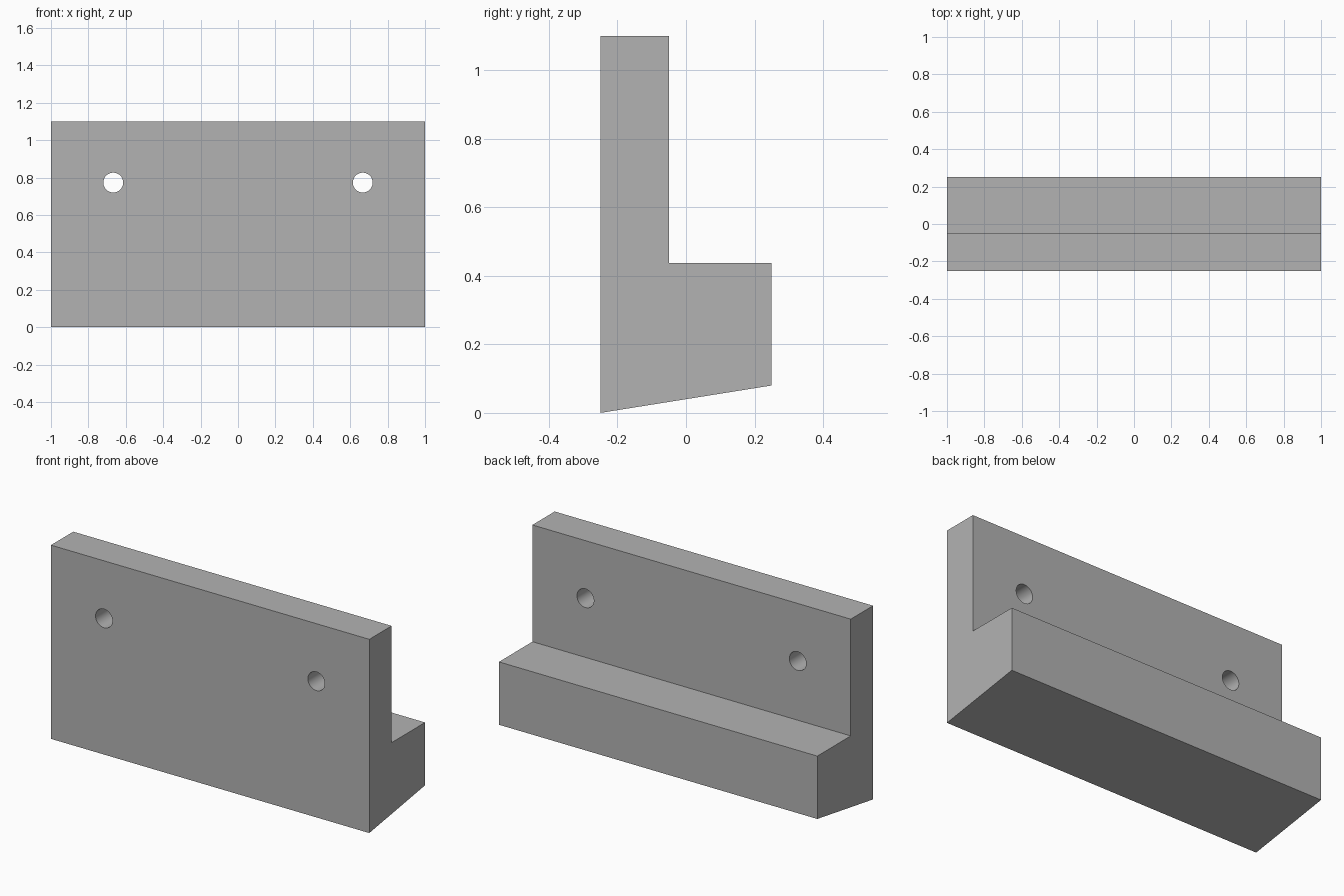
import bpy
import bmesh
import math

cube = bpy.data.objects.get("Cube")
if cube:
    bpy.data.objects.remove(cube, do_unlink=True)

# Plain grey material
grey = bpy.data.materials.new("plain_grey")
grey.use_nodes = True
colour = (0.45, 0.45, 0.45, 1)
grey.diffuse_color = colour
grey.node_tree.nodes["Principled BSDF"].inputs["Base Color"].default_value = colour

# Bracket: stepped side profile (y, z) with a sloped underside, extruded along x
profile = [(-0.25, 0), (0.25, 0.08), (0.25, 0.437), (-0.05, 0.437),
           (-0.05, 1.1), (-0.25, 1.1)]
bm = bmesh.new()
side = bm.faces.new([bm.verts.new((-1, y, z)) for y, z in profile])
grown = bmesh.ops.extrude_face_region(bm, geom=[side])
verts = [v for v in grown["geom"] if isinstance(v, bmesh.types.BMVert)]
bmesh.ops.translate(bm, vec=(2, 0, 0), verts=verts)
bmesh.ops.recalc_face_normals(bm, faces=bm.faces)
mesh = bpy.data.meshes.new("bracket")
bm.to_mesh(mesh)
bm.free()
mesh.materials.append(grey)
bracket = bpy.data.objects.new("bracket", mesh)
bpy.context.collection.objects.link(bracket)

# Two round screw holes through the upright plate
for sign in (-1, 1):
    bpy.ops.mesh.primitive_cylinder_add(
        vertices=48, radius=0.053, depth=0.4,
        location=(sign * 0.667, -0.15, 0.773), rotation=(math.pi / 2, 0, 0))
    cutter = bpy.context.object
    cutter.name = "hole_cutter"
    cutter.hide_render = True
    cutter.data.materials.append(grey)
    hole = bracket.modifiers.new("screw_hole", 'BOOLEAN')
    hole.operation = 'DIFFERENCE'
    hole.solver = 'EXACT'
    hole.object = cutter
    bpy.ops.object.select_all(action='DESELECT')
    bracket.select_set(True)
    bpy.context.view_layer.objects.active = bracket
    bpy.ops.object.modifier_apply(modifier=hole.name)
    bpy.data.objects.remove(cutter, do_unlink=True)

# Smooth hole walls, sharp plate edges
bpy.ops.object.shade_smooth_by_angle(angle=math.radians(30))
